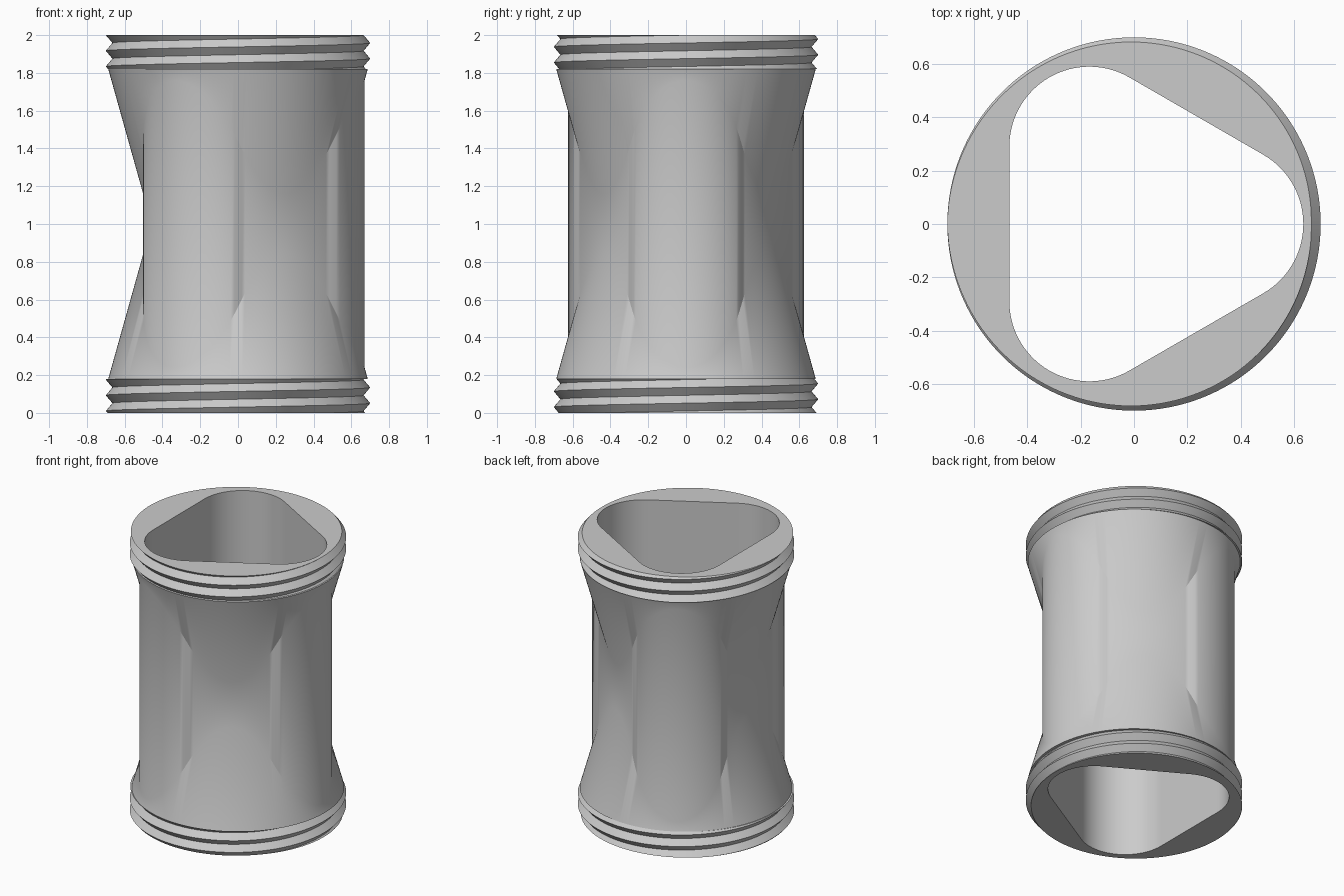
import bpy, bmesh
from math import pi, sin, cos, sqrt

cube = bpy.data.objects.get("Cube")
if cube:
    bpy.data.objects.remove(cube)

COLUMNS = 192
PITCH, ROOT, DEPTH = 0.083, 0.665, 0.035
LOW, HIGH = 0.18, 1.82          # body between the two threaded collars
FLARE, SLOPE = 0.687, 0.28      # cone radius at the collars and its taper
CORNER = 0.335                  # distance of the rounded corners' centres


def triangle_radius(a, fillet):
    """Polar radius of a rounded triangle with one corner towards +x."""
    a = abs((a + pi / 3) % (2 * pi / 3) - pi / 3)
    flat = (CORNER / 2 + fillet) / cos(pi / 3 - a)
    # Arc is used until the tangent point with the flat side
    if flat * sin(pi / 3 - a) < CORNER * sin(pi / 3):
        return flat
    return CORNER * cos(a) + sqrt(fillet ** 2 - (CORNER * sin(a)) ** 2)


def thread(a, low, high, peak):
    """Helical V thread section, trimmed flat at both ends."""
    crest = peak + PITCH * (a - pi) / (2 * pi)
    points = []
    for k in range(-8, 4):
        z = min(max(crest + k * PITCH / 2, low), high)
        phase = ((z - crest) / PITCH) % 1
        points.append((ROOT + DEPTH * abs(1 - 2 * phase), z))
    return points


def section(a):
    """Closed wall section at one angle: bore, collar, body, collar."""
    bore = triangle_radius(a, 0.3)
    wall = triangle_radius(a, 0.335)
    meet = LOW + max(FLARE - wall, 0.002) / SLOPE
    body = [(FLARE, LOW), (wall, meet), (wall, 2 - meet), (FLARE, HIGH)]
    return ([(bore, 0)] + thread(a, 0, LOW, 0.176) + body
            + thread(a, HIGH, 2, 2) + [(bore, 2)])


# Sweep the section around the axis
bm = bmesh.new()
rings = []
for j in range(COLUMNS + 1):
    a = 2 * pi * j / COLUMNS
    rings.append([bm.verts.new((r * cos(a), r * sin(a), z)) for r, z in section(a)])
for p, q in zip(rings, rings[1:]):
    for i in range(len(p)):
        n = (i + 1) % len(p)
        bm.faces.new((p[i], q[i], q[n], p[n]))
bmesh.ops.remove_doubles(bm, verts=bm.verts, dist=0.00002)
bmesh.ops.recalc_face_normals(bm, faces=bm.faces)
mesh = bpy.data.meshes.new("threaded_sleeve")
bm.to_mesh(mesh)
bm.free()
sleeve = bpy.data.objects.new("threaded_sleeve", mesh)
bpy.context.collection.objects.link(sleeve)

# Plain grey
grey = bpy.data.materials.new("light_grey")
grey.use_nodes = True
colour = (0.6, 0.6, 0.6, 1)
grey.diffuse_color = colour
grey.node_tree.nodes["Principled BSDF"].inputs["Base Color"].default_value = colour
mesh.materials.append(grey)

bpy.ops.object.select_all(action='DESELECT')
sleeve.select_set(True)
bpy.context.view_layer.objects.active = sleeve
bpy.ops.object.shade_smooth_by_angle(angle=pi / 6)
